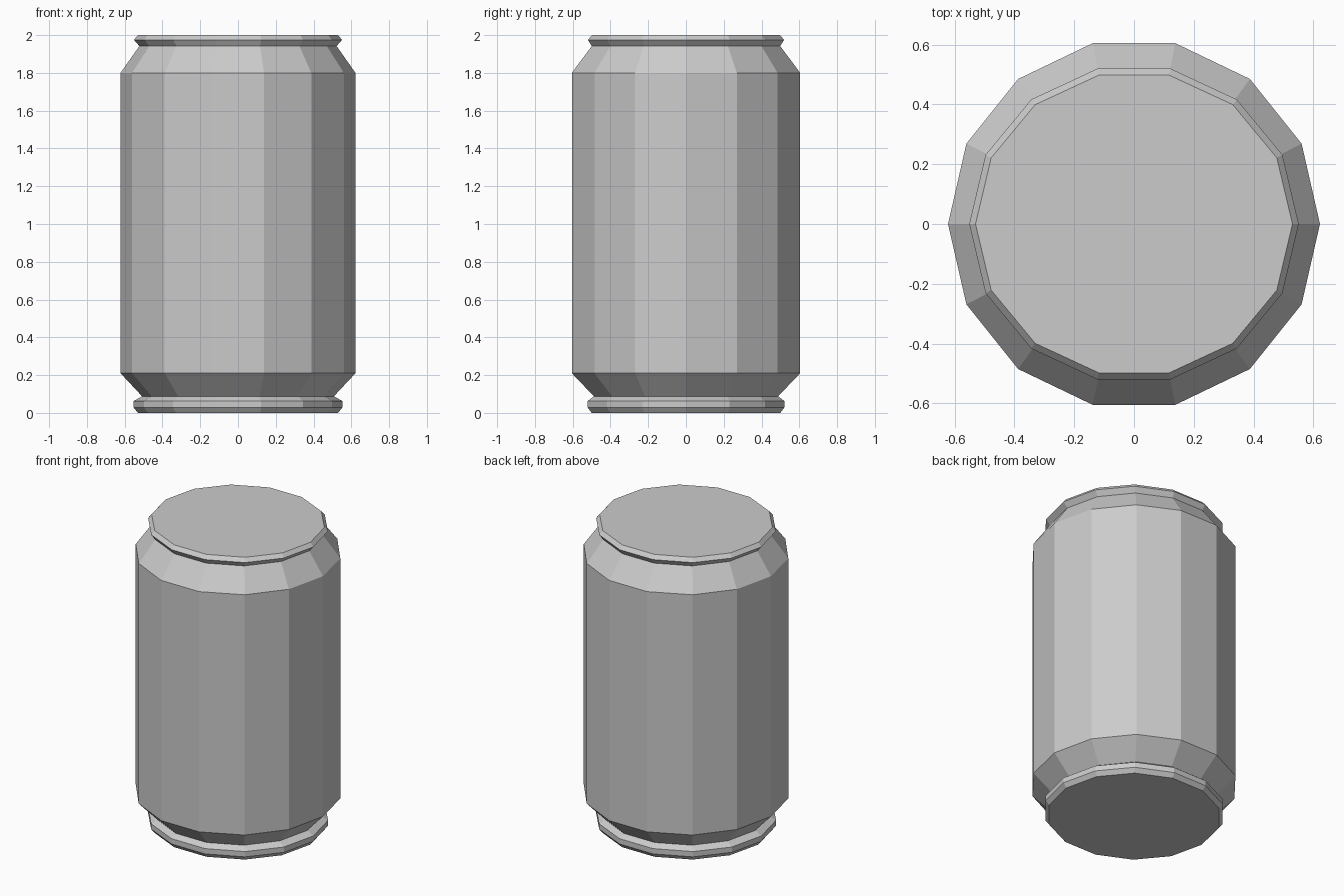
import bpy, bmesh
from math import cos, sin, tau

if "Cube" in bpy.data.objects:
    bpy.data.objects.remove(bpy.data.objects["Cube"])

SIDES = 14


def lathe(name, profile):
    """Stack rings of (x radius, y radius factor, z) and cap both ends."""
    bm = bmesh.new()
    rings = []
    for r, fy, z in profile:
        rings.append([bm.verts.new((r * cos(tau * i / SIDES),
                                    r * fy * sin(tau * i / SIDES), z))
                      for i in range(SIDES)])
    for a, b in zip(rings, rings[1:]):
        for i in range(SIDES):
            j = (i + 1) % SIDES
            bm.faces.new((a[i], a[j], b[j], b[i]))
    bm.faces.new(rings[0][::-1])
    bm.faces.new(rings[-1])
    mesh = bpy.data.meshes.new(name)
    bm.to_mesh(mesh)
    bm.free()
    obj = bpy.data.objects.new(name, mesh)
    bpy.context.collection.objects.link(obj)
    return obj


# Drinks can: base rim, lower taper, wall, shoulder, top rim and flat lid
lathe("can", [
    (0.53, 0.967, 0.0),
    (0.552, 0.967, 0.028),
    (0.552, 0.967, 0.063),
    (0.508, 0.985, 0.088),
    (0.622, 0.997, 0.21),
    (0.622, 0.997, 1.80),
    (0.522, 0.98, 1.942),
    (0.551, 0.967, 1.975),
    (0.53, 0.963, 2.0),
])
